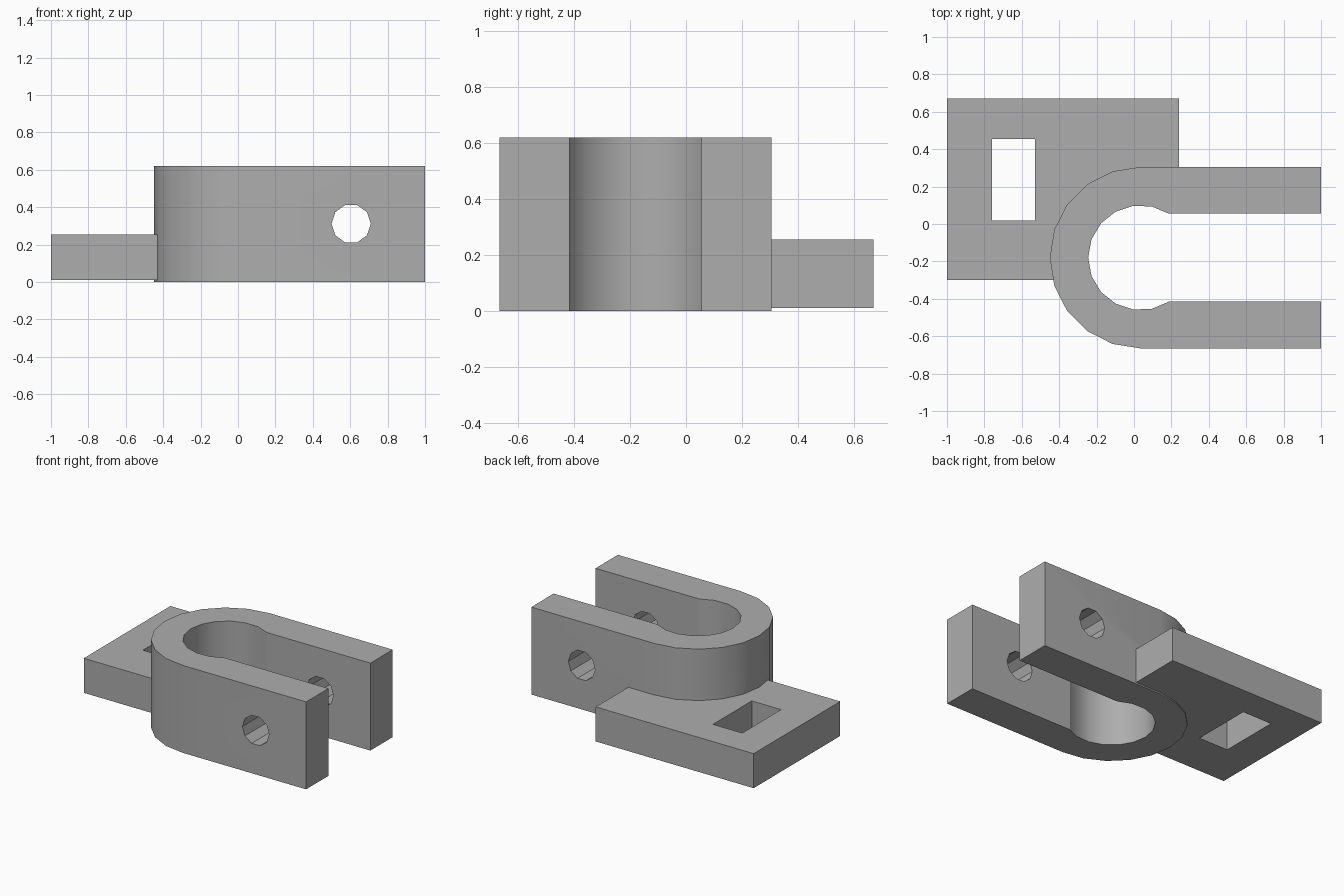
import bpy, bmesh
from math import radians, sin, cos, asin, degrees
from mathutils import Matrix

cube = bpy.data.objects.get("Cube")
if cube:
    bpy.data.objects.remove(cube, do_unlink=True)

grey = bpy.data.materials.new("plain grey")
grey.use_nodes = True
grey.diffuse_color = (0.42, 0.42, 0.42, 1)
grey.node_tree.nodes["Principled BSDF"].inputs["Base Color"].default_value = grey.diffuse_color

CX, CY = 0.035, -0.18      # bore axis
R_OUT, R_IN = 0.485, 0.28
HALF_SLOT = 0.235


def arc(radius, start, end, steps):
    angles = [radians(start + (end - start) * i / steps) for i in range(steps + 1)]
    return [(CX + radius * cos(a), CY + radius * sin(a)) for a in angles]


def prism(name, outline, z0, z1):
    """Extrude a flat outline upwards into a solid object."""
    bm = bmesh.new()
    base = bm.faces.new([bm.verts.new((x, y, z0)) for x, y in outline])
    top = bmesh.ops.extrude_face_region(bm, geom=[base])["geom"]
    bmesh.ops.translate(bm, vec=(0, 0, z1 - z0),
                        verts=[v for v in top if isinstance(v, bmesh.types.BMVert)])
    bmesh.ops.recalc_face_normals(bm, faces=bm.faces)
    mesh = bpy.data.meshes.new(name)
    bm.to_mesh(mesh)
    bm.free()
    mesh.materials.append(grey)
    obj = bpy.data.objects.new(name, mesh)
    bpy.context.collection.objects.link(obj)
    return obj


def combine(target, tool, operation):
    """Apply a boolean and remove the tool."""
    tool.hide_render = True
    mod = target.modifiers.new(operation.lower(), "BOOLEAN")
    mod.operation, mod.object, mod.solver = operation, tool, "EXACT"
    bpy.ops.object.select_all(action="DESELECT")
    bpy.context.view_layer.objects.active = target
    target.select_set(True)
    bpy.ops.object.modifier_apply(modifier=mod.name)
    bpy.data.objects.remove(tool, do_unlink=True)


def rectangle(x0, x1, y0, y1):
    return [(x0, y0), (x1, y0), (x1, y1), (x0, y1)]


# U-shaped clamp: outer half round, two arms, bore wider than the slot
slot_angle = degrees(asin(HALF_SLOT / R_IN))
outer = [(1, CY + R_OUT)] + arc(R_OUT, 90, 270, 10) + [(1, CY - R_OUT)]
inner = [(1, CY - HALF_SLOT)] + arc(R_IN, 360 - slot_angle, slot_angle, 12) + [(1, CY + HALF_SLOT)]
bracket = prism("clamp_bracket", outer + inner, 0, 0.62)

# Bolt hole through both arms
bolt = prism("bolt_hole_cutter",
             [(0.105 * cos(radians(36 * i)), 0.105 * sin(radians(36 * i))) for i in range(10)], -1, 1)
bolt.data.transform(Matrix.Translation((0.605, 0, 0.312)) @ Matrix.Rotation(radians(90), 4, "X"))
combine(bracket, bolt, "DIFFERENCE")

# Mounting plate, its inner edge buried in the clamp wall
edge = arc(R_OUT - 0.1, 58, 198, 10)
plate = prism("mounting_plate",
              [(-1, -0.30), (-1, 0.67), (0.24, 0.67)] + edge + [(edge[-1][0], -0.30)], 0.01, 0.255)
slot = prism("plate_slot_cutter", rectangle(-0.76, -0.53, 0.02, 0.455), -0.5, 0.5)
combine(plate, slot, "DIFFERENCE")
combine(bracket, plate, "UNION")

# Smooth curved walls, crisp corners
bpy.ops.object.select_all(action="DESELECT")
bpy.context.view_layer.objects.active = bracket
bracket.select_set(True)
bpy.ops.object.shade_smooth_by_angle(angle=radians(21.5))
